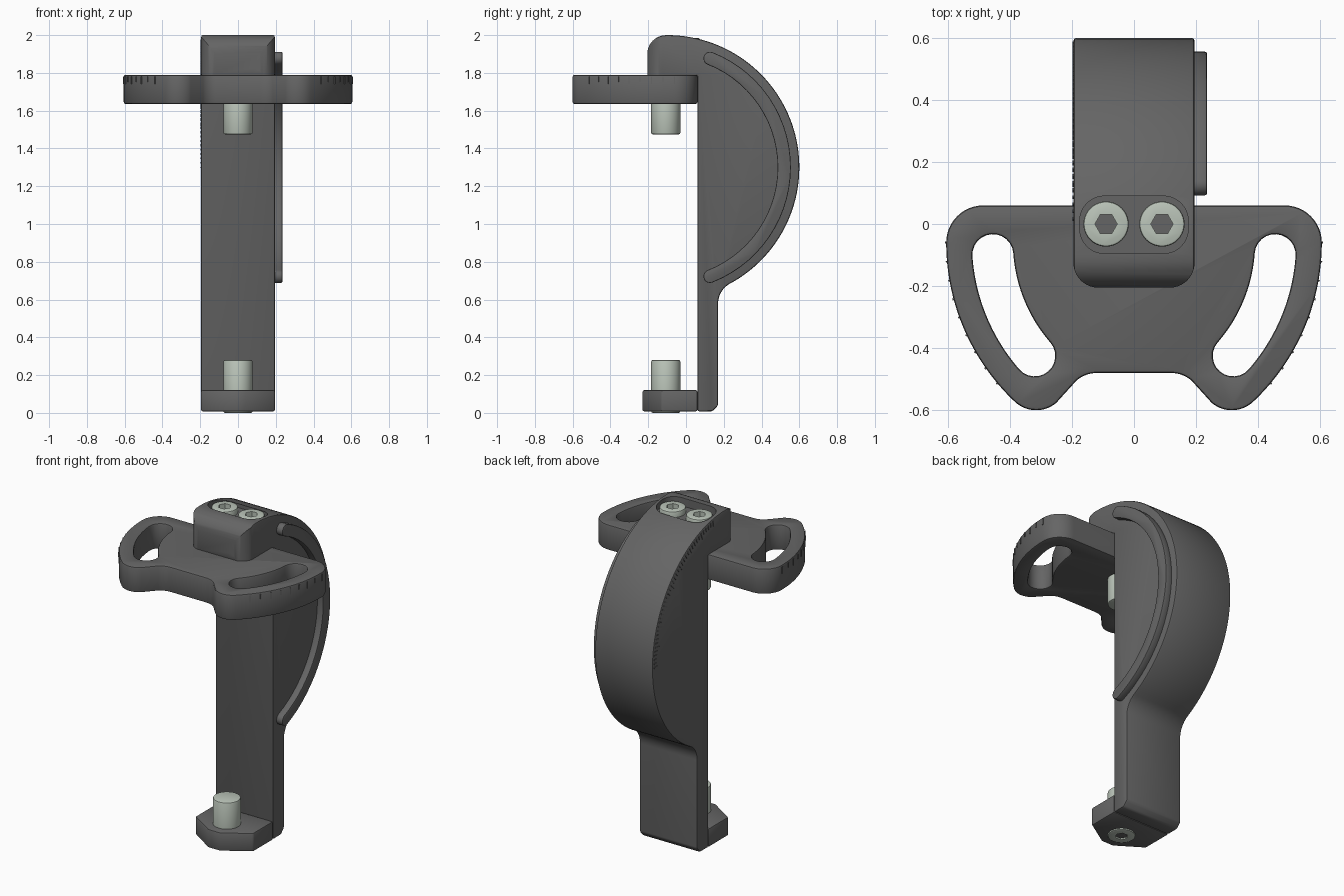
import bpy, bmesh
from math import sin, cos, radians, pi
from mathutils import Matrix, Vector

if "Cube" in bpy.data.objects:
    bpy.data.objects.remove(bpy.data.objects["Cube"])

def material(name, rgb):
    m = bpy.data.materials.new(name)
    m.diffuse_color = (*rgb, 1)
    m.use_nodes = True
    m.node_tree.nodes["Principled BSDF"].inputs["Base Color"].default_value = m.diffuse_color
    return m

DARK = material("dark_grey", (0.13, 0.13, 0.13))
STEEL = material("pale_steel", (0.50, 0.56, 0.49))

def arc(cx, cy, r, a0, a1, n=10):
    return [(cx + r * cos(radians(a0 + (a1 - a0) * i / n)),
             cy + r * sin(radians(a0 + (a1 - a0) * i / n))) for i in range(n + 1)]

def rounded_rect(x, y0, y1, r):
    return (arc(x - r, y1 - r, r, 0, 90) + arc(-x + r, y1 - r, r, 90, 180)
            + arc(-x + r, y0 + r, r, 180, 270) + arc(x - r, y0 + r, r, 270, 360))

def curved_slot(cx, cy, r, half, a0, a1):
    """Round-ended band that follows an arc."""
    e0 = (cx + r * cos(radians(a0)), cy + r * sin(radians(a0)))
    e1 = (cx + r * cos(radians(a1)), cy + r * sin(radians(a1)))
    return (arc(cx, cy, r + half, a0, a1, 28) + arc(*e1, half, a1, a1 + 180, 12)[1:-1]
            + arc(cx, cy, r - half, a1, a0, 28) + arc(*e0, half, a0 + 180, a0 + 360, 12)[1:-1])

def new_object(name, bm, mat):
    bmesh.ops.recalc_face_normals(bm, faces=bm.faces)
    me = bpy.data.meshes.new(name)
    bm.to_mesh(me)
    bm.free()
    me.materials.append(mat)
    ob = bpy.data.objects.new(name, me)
    bpy.context.collection.objects.link(ob)
    return ob

def prism(name, pts, axis, lo, hi, mat=DARK):
    """Extrude a 2D outline along x (points are y, z) or z (points are x, y)."""
    bm = bmesh.new()
    place = (lambda p: (lo, *p)) if axis == "x" else (lambda p: (*p, lo))
    f = bm.faces.new([bm.verts.new(place(p)) for p in pts])
    new = bmesh.ops.extrude_face_region(bm, geom=[f])["geom"]
    d = Vector((hi - lo, 0, 0)) if axis == "x" else Vector((0, 0, hi - lo))
    bmesh.ops.translate(bm, vec=d, verts=[v for v in new if isinstance(v, bmesh.types.BMVert)])
    return new_object(name, bm, mat)

def activate(ob):
    bpy.ops.object.select_all(action="DESELECT")
    ob.select_set(True)
    bpy.context.view_layer.objects.active = ob

def bevel(ob, width, segments=2):
    activate(ob)
    m = ob.modifiers.new("bevel", "BEVEL")
    m.width, m.segments, m.angle_limit = width, segments, radians(40)
    m.use_clamp_overlap = False
    bpy.ops.object.modifier_apply(modifier=m.name)

def boolean(ob, cutter, op="DIFFERENCE"):
    activate(ob)
    m = ob.modifiers.new("cut", "BOOLEAN")
    m.operation, m.solver, m.object = op, "EXACT", cutter
    bpy.ops.object.modifier_apply(modifier=m.name)
    bpy.data.objects.remove(cutter)

def smooth(ob):
    activate(ob)
    bpy.ops.object.shade_smooth_by_angle(angle=radians(32))

W = 0.195           # half width of the body
CY, CZ = -0.1, 1.3  # centre of the large arc

# body: upright bar, half-round back and overhanging head
profile = ([(0.06, 0.008), (0.14, 0.008), (0.17, 0.04)]
           + arc(0.29, 0.579, 0.12, 180, 118.4)
           + arc(CY, CZ, 0.7, -61.6, 90, 60)[1:]
           + arc(-0.105, 1.9, 0.1, 90, 180)[1:]
           + [(-0.205, 1.785), (0.06, 1.785)])
body = prism("body", profile, "x", -W, W)
bevel(body, 0.01)
footprint = (arc(-W + 0.08, -0.125, 0.08, 180, 270) + arc(W - 0.08, -0.125, 0.08, 270, 360)
             + [(W, 0.8), (-W, 0.8)])
footprint = [(x * 1.0005, y) for x, y in footprint]
boolean(body, prism("cutter", footprint, "z", -0.2, 2.2), "INTERSECT")
boolean(body, prism("cutter", rounded_rect(0.175, -0.095, 0.09, 0.08), "z", 1.95, 2.2))
smooth(body)

# raised curved guide on the right side
guide = prism("side_guide", curved_slot(CY, CZ, 0.62, 0.035, -68.5, 68.5), "x", 0.185, 0.235)
bevel(guide, 0.006)
smooth(guide)

# foot with a tapered front
foot = prism("foot", [(W, 0.06), (-W, 0.06), (-W, -0.13), (-0.04, -0.23),
                      (0.04, -0.23), (W, -0.13)], "z", 0.008, 0.12)
bevel(foot, 0.008)
smooth(foot)

# wing plate with two curved slots
half = (arc(0.485, -0.06, 0.12, 90, 0, 12) + arc(-0.1, -0.06, 0.705, 0, -46.7, 32)[1:]
        + arc(0.315, -0.5, 0.1, -46.7, -130, 12)[1:]
        + arc(0.12, -0.58, 0.1, 50, 90, 6))
plate = prism("wing_plate", half + [(-x, y) for x, y in reversed(half)], "z", 1.635, 1.79)
slot = curved_slot(-0.1, -0.06, 0.556, 0.066, -41, -4)
for s in (1, -1):
    boolean(plate, prism("cutter", [(s * x, y) for x, y in slot], "z", 1.5, 1.9))
bevel(plate, 0.01)
smooth(plate)

# graduation marks on the plate rims and the left side of the body
def box(bm, size, matrix):
    bmesh.ops.create_cube(bm, size=1, matrix=matrix @ Matrix.Diagonal((*size, 1)))

bm = bmesh.new()
for s in (1, -1):
    for i in range(9):
        a = -radians(5 * i)
        h = 0.04 if i % 2 == 0 else 0.028
        box(bm, (0.008, 0.006, h),
            Matrix.Translation((s * (-0.1 + 0.705 * cos(a)), -0.06 + 0.705 * sin(a), 1.78 - h / 2))
            @ Matrix.Rotation(s * a, 4, "Z"))
new_object("plate_marks", bm, DARK)

bm = bmesh.new()
for i in range(41):
    a = radians(2 * i)
    n = 0.04 if i % 5 == 0 else 0.025
    r = 0.688 - n / 2
    box(bm, (0.006, n, 0.006),
        Matrix.Translation((-W, CY + r * cos(a), CZ + r * sin(a))) @ Matrix.Rotation(a, 4, "X"))
new_object("side_marks", bm, DARK)

# pale steel pins and screws
def screw(name, x, y, r, z0, z1, socket=None):
    ob = prism(name, arc(x, y, r, 0, 360, 40)[:-1], "z", z0, z1, STEEL)
    bevel(ob, 0.008)
    if socket:
        hexagon = arc(x, y, 0.036, 0, 360, 6)[:-1]
        boolean(ob, prism("cutter", hexagon, "z", *socket, STEEL))
    smooth(ob)

screw("lower_pin", 0, -0.107, 0.077, 0.0, 0.28, (-0.1, 0.05))
screw("upper_pin", 0, -0.107, 0.077, 1.475, 1.70)
for side, x in (("left", -0.09), ("right", 0.09)):
    screw("top_screw_" + side, x, 0, 0.073, 1.90, 1.985, (1.93, 2.1))
